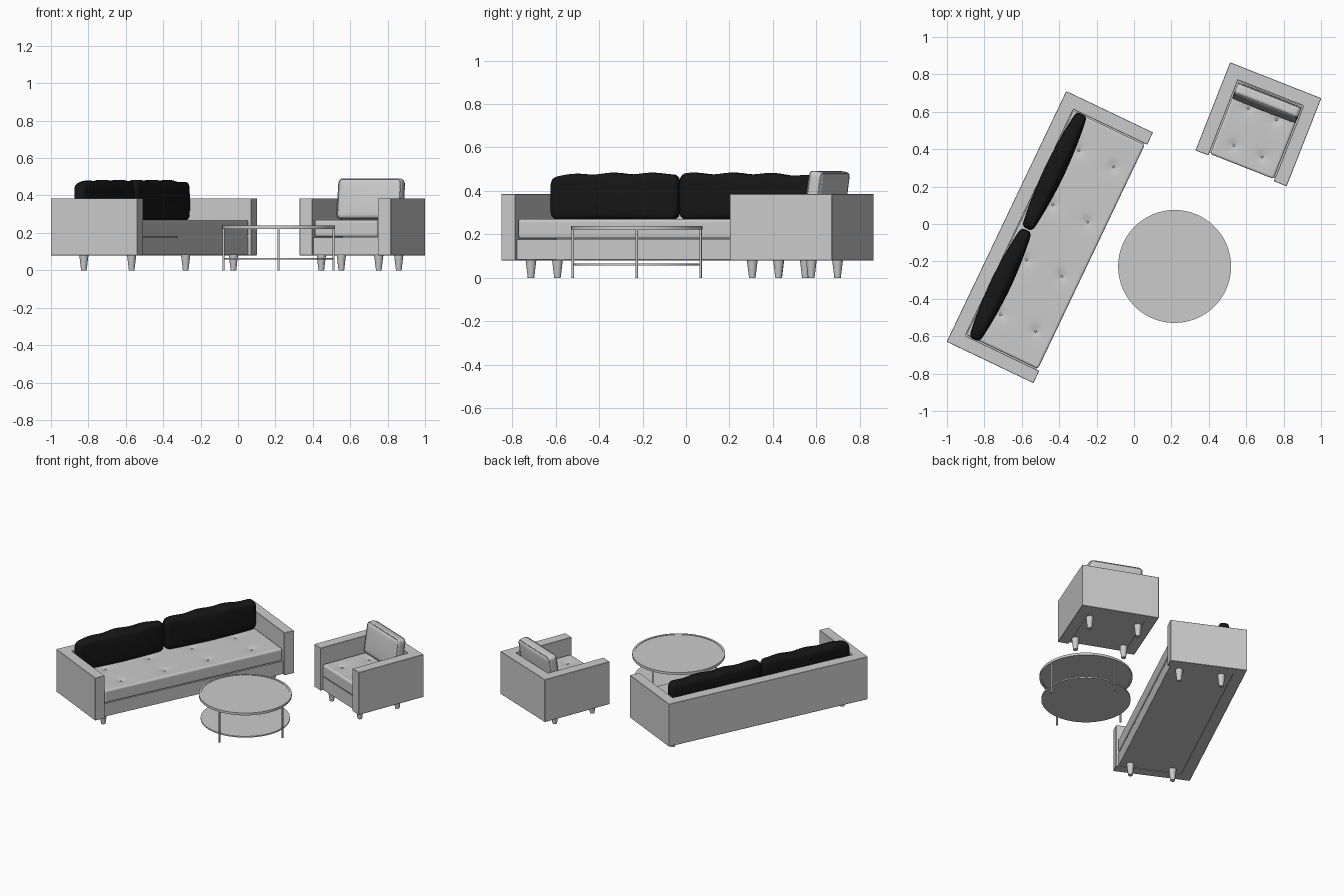
import bpy, bmesh, math
from mathutils import Matrix, Vector

if "Cube" in bpy.data.objects:
    bpy.data.objects.remove(bpy.data.objects["Cube"])


def finish(name, bm, M, smooth=None, mat=None):
    bmesh.ops.recalc_face_normals(bm, faces=bm.faces)
    me = bpy.data.meshes.new(name)
    bm.to_mesh(me)
    bm.free()
    ob = bpy.data.objects.new(name, me)
    bpy.context.collection.objects.link(ob)
    ob.matrix_world = M
    if mat:
        me.materials.append(mat)
    if smooth:
        bpy.ops.object.select_all(action='DESELECT')
        ob.select_set(True)
        bpy.context.view_layer.objects.active = ob
        bpy.ops.object.shade_smooth_by_angle(angle=math.radians(smooth))
    return ob


def box_bm(lo, hi):
    bm = bmesh.new()
    bmesh.ops.create_cube(bm, size=1)
    lo, hi = Vector(lo), Vector(hi)
    for v in bm.verts:
        v.co = (lo + hi) / 2 + v.co * (hi - lo)
    return bm


def cushion(name, M, lo, hi, r, step=0.02, deform=None, mat=None):
    # rounded box, sliced into a fine grid and then shaped
    bm = box_bm(lo, hi)
    bmesh.ops.bevel(bm, geom=bm.edges[:], offset=r, segments=4, profile=0.5, affect='EDGES')
    for a in range(3):
        n = int((hi[a] - lo[a]) / step)
        no = Vector([1 if i == a else 0 for i in range(3)])
        for k in range(1, n):
            co = no * (lo[a] + (hi[a] - lo[a]) * k / n)
            bmesh.ops.bisect_plane(bm, geom=bm.verts[:] + bm.edges[:] + bm.faces[:],
                                   plane_co=co, plane_no=no)
    if deform:
        for v in bm.verts:
            deform(v.co)
    return finish(name, bm, M, 50, mat)


def piping(name, M, hw, z0, z1, y, r):
    # thin cord around a rounded rectangle in the xz plane
    pts = []
    for i, (sx, sz) in enumerate([(1, 1), (-1, 1), (-1, -1), (1, -1)]):
        cx, cz = sx * (hw - r), (z1 - r if sz > 0 else z0 + r)
        for k in range(5):
            a = math.pi / 2 * (i + k / 4)
            pts.append((cx + r * math.cos(a), y, cz + r * math.sin(a)))
    cu = bpy.data.curves.new(name, 'CURVE')
    cu.dimensions = '3D'
    cu.bevel_depth = 0.003
    cu.bevel_resolution = 2
    sp = cu.splines.new('POLY')
    sp.points.add(len(pts) - 1)
    for p, c in zip(sp.points, pts):
        p.co = (*c, 1)
    sp.use_cyclic_u = True
    ob = bpy.data.objects.new(name, cu)
    bpy.context.collection.objects.link(ob)
    ob.matrix_world = M


def seat_unit(kind, M, hw, hd, iw, iy, legs, buttons):
    # U-shaped shell: two arms and the back
    bm = bmesh.new()
    prof = [(-hw, -hd), (-iw, -hd), (-iw, iy), (iw, iy), (iw, -hd), (hw, -hd), (hw, hd), (-hw, hd)]
    f = bm.faces.new([bm.verts.new((x, y, 0.08)) for x, y in prof])
    ext = bmesh.ops.extrude_face_region(bm, geom=[f])
    bmesh.ops.translate(bm, vec=(0, 0, 0.305),
                        verts=[g for g in ext['geom'] if isinstance(g, bmesh.types.BMVert)])
    ob = finish(kind + "_arms_and_back", bm, M)
    bev = ob.modifiers.new("soft_edges", 'BEVEL')
    bev.width, bev.segments = 0.002, 1
    # base under the cushion
    finish(kind + "_base", box_bm((-iw, -hd + 0.018, 0.083), (iw, iy, 0.175)), M)

    # tufted seat cushion
    def tuft(co):
        if co.z > 0.25:
            d = 0
            for bx, by in buttons:
                q = (co.x - bx) ** 2 + (co.y - by) ** 2
                d += 0.009 * math.exp(-q / 0.0005) + 0.003 * math.exp(-q / 0.004)
            co.z -= d
    cushion(kind + "_seat_cushion", M, (-iw + 0.006, -hd + 0.011, 0.18),
            (iw - 0.006, iy - 0.003, 0.27), 0.012, 0.016, tuft)
    for bx, by in buttons:
        bm = bmesh.new()
        bmesh.ops.create_uvsphere(bm, u_segments=12, v_segments=8, radius=0.007)
        bmesh.ops.scale(bm, vec=(1, 1, 0.5), verts=bm.verts)
        finish(kind + "_button", bm, M @ Matrix.Translation((bx, by, 0.26)), 60)
    # tapered legs
    for x, y in legs:
        bm = bmesh.new()
        bmesh.ops.create_cone(bm, cap_ends=True, segments=20, radius1=0.015, radius2=0.025, depth=0.082)
        finish(kind + "_leg", bm, M @ Matrix.Translation((x, y, 0.041)), 40)


def place(x, y, deg):
    return Matrix.Translation((x, y, 0)) @ Matrix.Rotation(math.radians(deg), 4, 'Z')


# sofa
S = place(-0.45, -0.07, 64.5)
seat_unit("sofa", S, 0.7425, 0.257, 0.67, 0.18,
          [(s * 0.632, y) for s in (-1, 1) for y in (-0.17, 0.113)],
          [(x, y) for x in (-0.486, -0.162, 0.162, 0.486) for y in (-0.148, 0.06)])

# dark back pillows, thick in the middle and thin at the ends
black = bpy.data.materials.new("black_fabric")
black.diffuse_color = (0.008, 0.008, 0.008, 1)
black.use_nodes = True
black.node_tree.nodes["Principled BSDF"].inputs["Base Color"].default_value = black.diffuse_color
for side, (x0, x1) in (("left", (-0.668, -0.02)), ("right", (-0.012, 0.668))):
    def plump(co, x0=x0, x1=x1):
        u = (2 * co.x - x0 - x1) / (x1 - x0)
        w = (co.z - 0.375) / 0.105
        t = 0.58 + 0.42 * (1 - u * u) * (1 - 0.4 * w * w)
        co.y = 0.129 + (co.y - 0.129) * t + 0.008 * max(0, 1 - abs(u)) * w
        if co.z > 0.3:
            k = (co.z - 0.3) / 0.18
            co.z += k * (0.004 * math.sin(co.x * 31) - 0.012 * abs(x1 + x0 > 0 and u > 0 or x1 + x0 < 0 and u < 0) * u * u)
        co.x -= 0.012 * u * max(0, abs(w) - 0.5)
    cushion("sofa_back_pillow_" + side, S, (x0, 0.075, 0.267), (x1, 0.183, 0.48), 0.03, 0.025, plump, black)

# armchair
C = place(0.665, 0.533, -21.5)
seat_unit("armchair", C, 0.262, 0.253, 0.188, 0.18,
          [(s * 0.165, y) for s in (-1, 1) for y in (-0.18, 0.112)],
          [(x, y) for x in (-0.082, 0.082) for y in (-0.153, 0.06)])
B = C @ Matrix.Translation((0, 0.108, 0.27)) @ Matrix.Rotation(math.radians(-8), 4, 'X')


def puff(co):
    g = max(0, 1 - (co.x / 0.183) ** 2) * max(0, 1 - ((co.z - 0.11) / 0.11) ** 2)
    co.y *= 1 + 0.2 * g


cushion("armchair_back_cushion", B, (-0.183, -0.034, 0), (0.183, 0.034, 0.222), 0.022, 0.02, puff)
for y in (-0.028, 0.028):
    piping("armchair_cushion_piping", B, 0.178, 0.005, 0.217, y, 0.025)

# round coffee table
T = place(0.217, -0.227, 0)


def disc(name, r, z0, z1):
    bm = bmesh.new()
    bmesh.ops.create_cone(bm, cap_ends=True, segments=64, radius1=r, radius2=r, depth=z1 - z0)
    finish(name, bm, T @ Matrix.Translation((0, 0, (z0 + z1) / 2)), 40)


def ring(name, r0, r1, z0, z1):
    bm = bmesh.new()
    vs = [bm.verts.new(p) for p in ((r0, 0, z0), (r1, 0, z0), (r1, 0, z1), (r0, 0, z1))]
    es = [bm.edges.new((vs[i], vs[(i + 1) % 4])) for i in range(4)]
    bmesh.ops.spin(bm, geom=vs + es, cent=(0, 0, 0), axis=(0, 0, 1), angle=2 * math.pi, steps=64)
    bmesh.ops.remove_doubles(bm, verts=bm.verts, dist=1e-5)
    finish(name, bm, T, 40)


disc("table_top", 0.292, 0.226, 0.236)
ring("table_top_rim", 0.288, 0.302, 0.222, 0.239)
disc("table_shelf", 0.29, 0.057, 0.066)
for k in range(4):
    bm = bmesh.new()
    bmesh.ops.create_cone(bm, cap_ends=True, segments=12, radius1=0.006, radius2=0.006, depth=0.228)
    finish("table_leg", bm, T @ Matrix.Rotation(k * math.pi / 2, 4, 'Z')
           @ Matrix.Translation((0.294, 0, 0.114)), 40)
